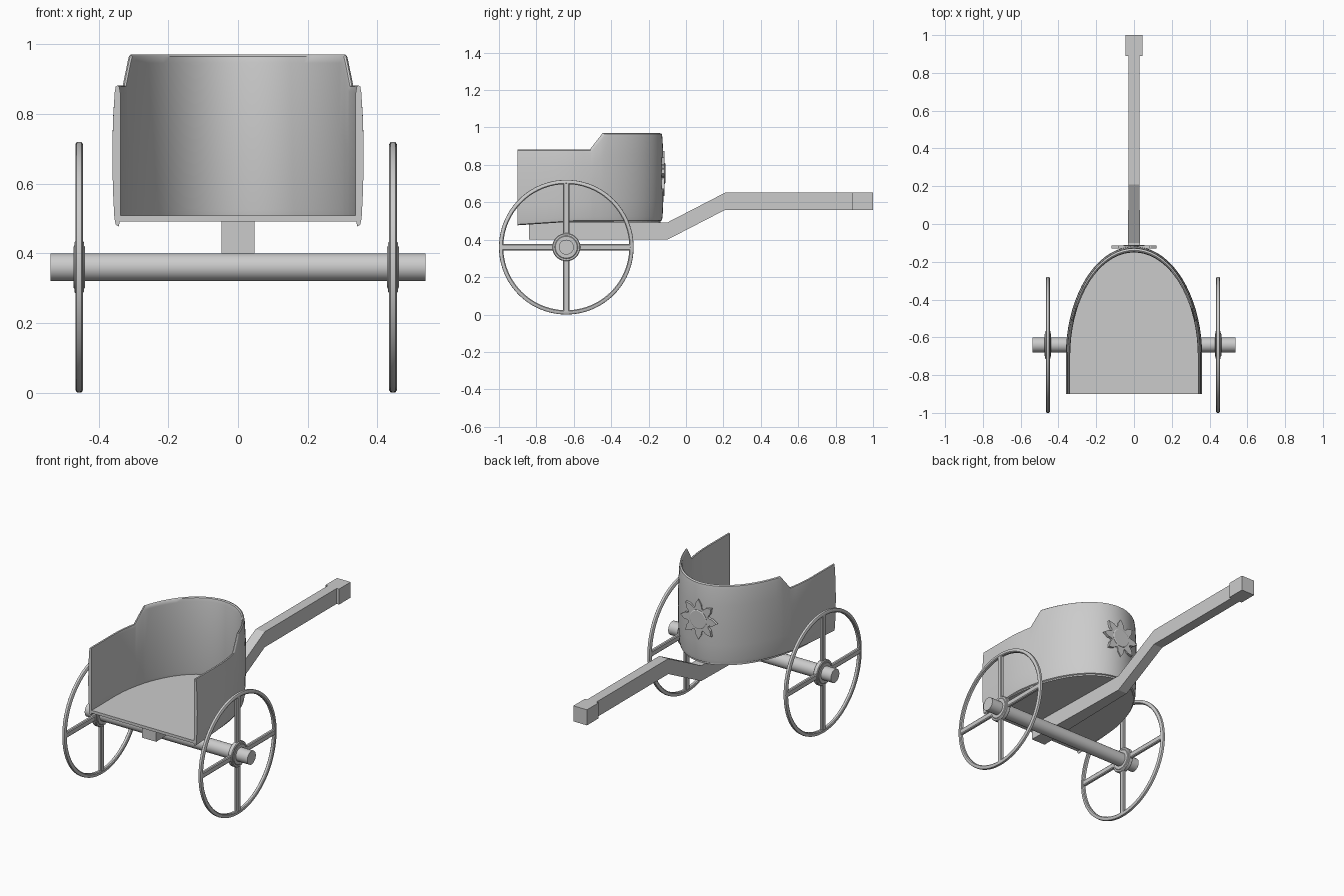
import bpy, bmesh, math
from math import sin, cos, pi, radians

if "Cube" in bpy.data.objects:
    bpy.data.objects.remove(bpy.data.objects["Cube"])

grey = bpy.data.materials.new("plain grey")
grey.diffuse_color = (0.6, 0.6, 0.6, 1)
grey.use_nodes = True
grey.node_tree.nodes["Principled BSDF"].inputs["Base Color"].default_value = grey.diffuse_color


def make(name, verts, faces, smooth=None):
    me = bpy.data.meshes.new(name)
    me.from_pydata(verts, [], faces)
    bm = bmesh.new()
    bm.from_mesh(me)
    bmesh.ops.recalc_face_normals(bm, faces=bm.faces)
    bm.to_mesh(me)
    bm.free()
    me.materials.append(grey)
    ob = bpy.data.objects.new(name, me)
    bpy.context.collection.objects.link(ob)
    if smooth:
        bpy.ops.object.select_all(action='DESELECT')
        ob.select_set(True)
        bpy.context.view_layer.objects.active = ob
        bpy.ops.object.shade_smooth_by_angle(angle=radians(smooth))
    return ob


def loft(name, rings, cap=True, closed=False, smooth=None):
    """Skin a row of equal closed cross-sections."""
    n, m = len(rings[0]), len(rings)
    verts = [v for r in rings for v in r]
    faces = []
    for i in range(m if closed else m - 1):
        a, b = i * n, (i + 1) % m * n
        for j in range(n):
            k = (j + 1) % n
            faces.append((a + j, a + k, b + k, b + j))
    if cap and not closed:
        faces += [tuple(range(n)), tuple(range((m - 1) * n, m * n))]
    return make(name, verts, faces, smooth)


def box(name, x, y, z):
    return loft(name, [[(x[0], b, z[0]), (x[1], b, z[0]), (x[1], b, z[1]), (x[0], b, z[1])] for b in y])


AY, AZ = -0.64, 0.36  # axle position


def lathe(name, profile, cx, seg=64):
    """Revolve a closed (x, radius) profile about the axle line."""
    rings = [[(cx + x, AY + r * cos(2 * pi * i / seg), AZ + r * sin(2 * pi * i / seg))
              for x, r in profile] for i in range(seg)]
    return loft(name, rings, closed=True, smooth=35)


# axle
loft("axle", [[(x, AY + 0.04 * cos(2 * pi * i / 32), AZ + 0.04 * sin(2 * pi * i / 32))
               for i in range(32)] for x in (-0.538, 0.538)], smooth=35)

# wheels: rim, hub and four spokes each
for side, cx in (("left", -0.456), ("right", 0.445)):
    rim = [(-0.011, 0.342), (-0.011, 0.353), (-0.007, 0.359), (0, 0.36), (0.007, 0.359),
           (0.011, 0.353), (0.011, 0.342), (0.007, 0.337), (-0.007, 0.337)]
    lathe(side + "_rim", rim, cx, 96)
    hub = [(-0.017, 0.038), (-0.017, 0.058), (-0.014, 0.062), (-0.014, 0.071), (-0.010, 0.075),
           (0.010, 0.075), (0.014, 0.071), (0.014, 0.062), (0.017, 0.058), (0.017, 0.038)]
    lathe(side + "_hub", hub, cx)
    for k in range(4):
        a = k * pi / 2
        rings = []
        for r in (0.06, 0.342):
            rings.append([(cx + x, AY + r * cos(a) - w * sin(a), AZ + r * sin(a) + w * cos(a))
                          for x, w in ((-0.01, -0.012), (-0.006, -0.017), (0.006, -0.017), (0.01, -0.012),
                                       (0.01, 0.012), (0.006, 0.017), (-0.006, 0.017), (-0.01, 0.012))])
        loft(f"{side}_spoke_{k + 1}", rings)

# draw pole, tapering and rising to the front, with end block
pole = [(-0.84, 0.40, 0.047), (-0.10, 0.40, 0.031), (0.21, 0.56, 0.03), (0.95, 0.56, 0.03)]
loft("draw_pole", [[(-w, y, z), (w, y, z), (w, y, z + 0.092), (-w, y, z + 0.092)] for y, z, w in pole])
box("pole_end_block", (-0.045, 0.045), (0.89, 1.0), (0.559, 0.652))

# horseshoe plan of the car body: (x, y, normal x, normal y)
EX, EY, CY = 0.36, 0.58, -0.70
steps = 18
angles = {i * (pi / 2) / steps for i in range(steps + 1)}
angles |= {math.asin((y - CY) / EY) for y in (-0.51, -0.44)}
half = [(EX, y, 1.0, 0.0) for y in (-0.90, -0.83, -0.765)]
for t in sorted(angles):
    nx, ny = cos(t) / EX, sin(t) / EY
    l = math.hypot(nx, ny)
    half.append((EX * cos(t), CY + EY * sin(t), nx / l, ny / l))
plan = half + [(-x, y, -nx, ny) for x, y, nx, ny in reversed(half[:-1])]


def top(y):
    return 0.882 + 0.088 * min(1, max(0, (y + 0.51) / 0.07))


def bottom(y):
    return 0.497 - 0.02 * min(1, max(0, (-0.60 - y) / 0.30))


# car wall: slightly barrelled section as (offset, height fraction)
section = [(-0.018, 0.0), (-0.009, 0.012), (-0.005, 0.06), (-0.001, 0.25), (0.001, 0.5), (-0.001, 0.75),
           (-0.006, 0.95), (-0.009, 0.99), (-0.014, 1.0), (-0.019, 0.99), (-0.022, 0.95),
           (-0.022, 0.5), (-0.022, 0.06)]
rings = []
for x, y, nx, ny in plan:
    b, h = bottom(y), top(y) - bottom(y)
    rings.append([(x + nx * o, y + ny * o * (1.4 if o < -0.012 else 1), b + h * f) for o, f in section])
loft("car_wall", rings, smooth=40)

# car floor
loft("car_floor", [[(x - nx * 0.016, y - ny * 0.016, z) for x, y, nx, ny in plan] for z in (0.491, 0.508)])

# sun emblem on the nose: star plate and raised disc
SZ = 0.755
star = []
for k in range(8):
    for da, r in ((-0.5, 0.068), (-0.34, 0.078), (-0.28, 0.092), (0, 0.12), (0.28, 0.092), (0.34, 0.078)):
        a = (k + da) * pi / 4 + pi / 2
        star.append((r * cos(a), SZ + r * sin(a)))
loft("sun_rays", [[(x, y, z) for x, z in star] for y in (-0.130, -0.115)])
disc = [(cos(i * pi / 16), sin(i * pi / 16)) for i in range(32)]
loft("sun_disc", [[(r * c, y, SZ + r * s) for c, s in disc]
                  for r, y in ((0.056, -0.128), (0.056, -0.113), (0.051, -0.110))], smooth=30)
